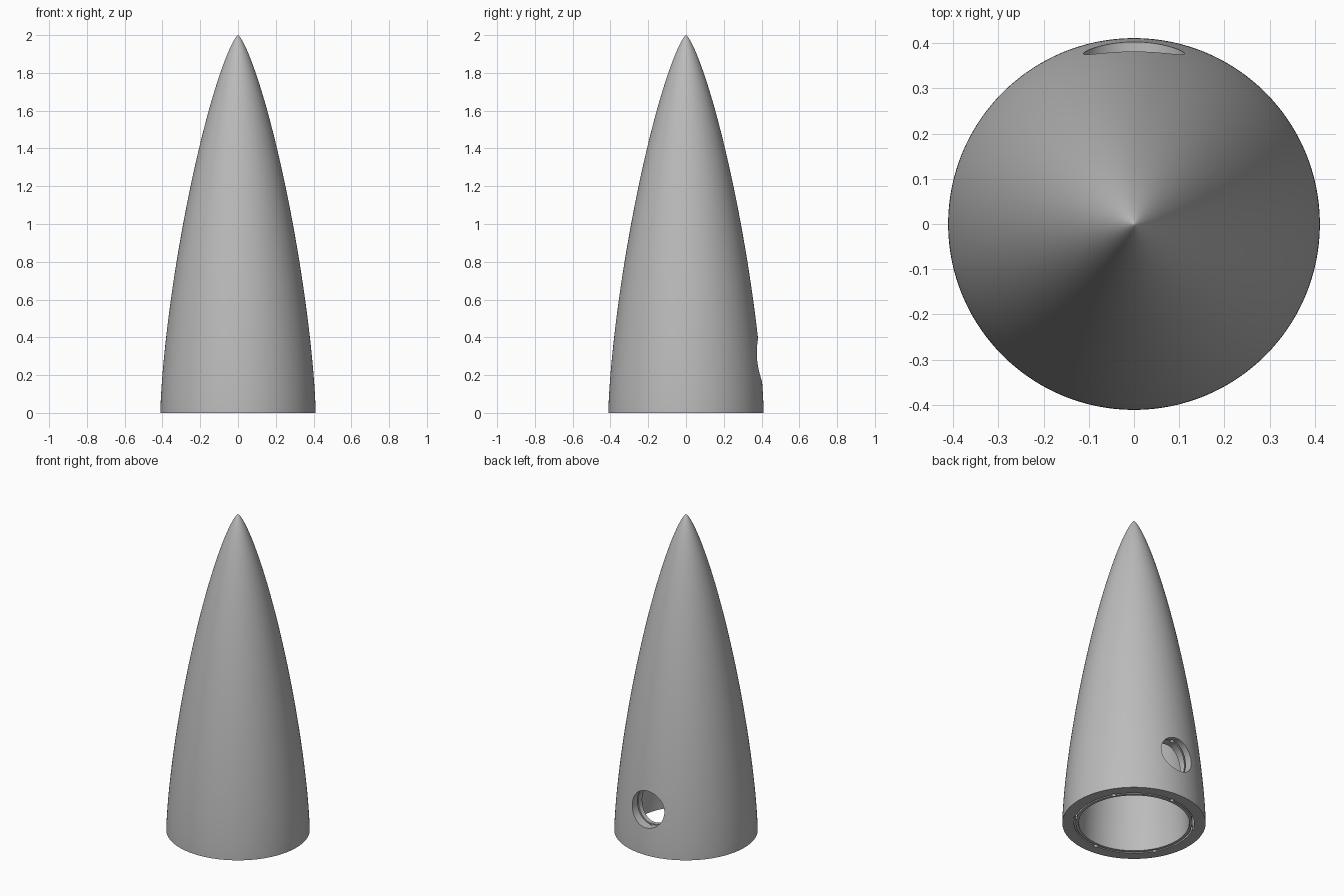
import bpy, bmesh, math
from mathutils import Matrix

if "Cube" in bpy.data.objects:
    bpy.data.objects.remove(bpy.data.objects["Cube"])

HEIGHT, RADIUS, WALL, SIDES = 2.0, 0.411, 0.094, 128

grey = bpy.data.materials.new("plain grey")
grey.use_nodes = True
grey.diffuse_color = (0.5, 0.5, 0.5, 1)
grey.node_tree.nodes["Principled BSDF"].inputs["Base Color"].default_value = (0.5, 0.5, 0.5, 1)


def ogive(theta):
    """Radius and height on the nose curve; theta runs from tip to base."""
    r = RADIUS * math.sqrt(max(0, theta - math.sin(2 * theta) / 2) / math.pi)
    return r, HEIGHT - HEIGHT * (1 - math.cos(theta)) / 2


def make_object(name, bm):
    bmesh.ops.recalc_face_normals(bm, faces=bm.faces)
    mesh = bpy.data.meshes.new(name)
    bm.to_mesh(mesh)
    bm.free()
    mesh.materials.append(grey)
    obj = bpy.data.objects.new(name, mesh)
    bpy.context.collection.objects.link(obj)
    return obj


def add_cylinder(bm, radius, depth, sides, matrix):
    bmesh.ops.create_cone(bm, cap_ends=True, segments=sides, radius1=radius,
                          radius2=radius, depth=depth, matrix=matrix)


def cut(target, cutter):
    cutter.hide_render = True
    cutter.hide_viewport = True
    mod = target.modifiers.new(cutter.name, "BOOLEAN")
    mod.operation = "DIFFERENCE"
    mod.solver = "EXACT"
    mod.object = cutter


# Hollow shell: outer curve, thin slot in the base rim, inner curve
outer = [ogive(math.pi * i / 48) for i in range(49)]
slot = [(0.344, 0), (0.344, 0.5), (0.335, 0.5), (0.335, 0)]
inner = [(r - WALL, z) for r, z in reversed(outer) if r > WALL + 0.01]
inner.append((0, inner[-1][1] + 0.02))

bm = bmesh.new()
verts = [bm.verts.new((r, 0, z)) for r, z in outer + slot + inner]
edges = [bm.edges.new(pair) for pair in zip(verts, verts[1:])]
bmesh.ops.spin(bm, geom=verts + edges, cent=(0, 0, 0), axis=(0, 0, 1),
               angle=math.tau, steps=SIDES, use_merge=True)
bmesh.ops.remove_doubles(bm, verts=bm.verts, dist=0.00005)
shell = make_object("nose_shell", bm)

# Round port through the back wall
bm = bmesh.new()
add_cylinder(bm, 0.112, 0.4, 64,
             Matrix.Translation((0, 0.4, 0.28)) @ Matrix.Rotation(math.pi / 2, 4, "X"))
cut(shell, make_object("port_cutter", bm))

# Six small pin holes along the rim slot
bm = bmesh.new()
for i in range(6):
    angle = math.radians(30 + 60 * i)
    add_cylinder(bm, 0.013, 0.6, 16, Matrix.Translation(
        (0.34 * math.cos(angle), 0.34 * math.sin(angle), 0.15)))
cut(shell, make_object("pin_hole_cutter", bm))

# Smooth skin with crisp rims
bpy.ops.object.select_all(action="DESELECT")
shell.select_set(True)
bpy.context.view_layer.objects.active = shell
for mod in list(shell.modifiers):
    bpy.ops.object.modifier_apply(modifier=mod.name)
bpy.ops.object.shade_smooth_by_angle(angle=math.radians(30))
